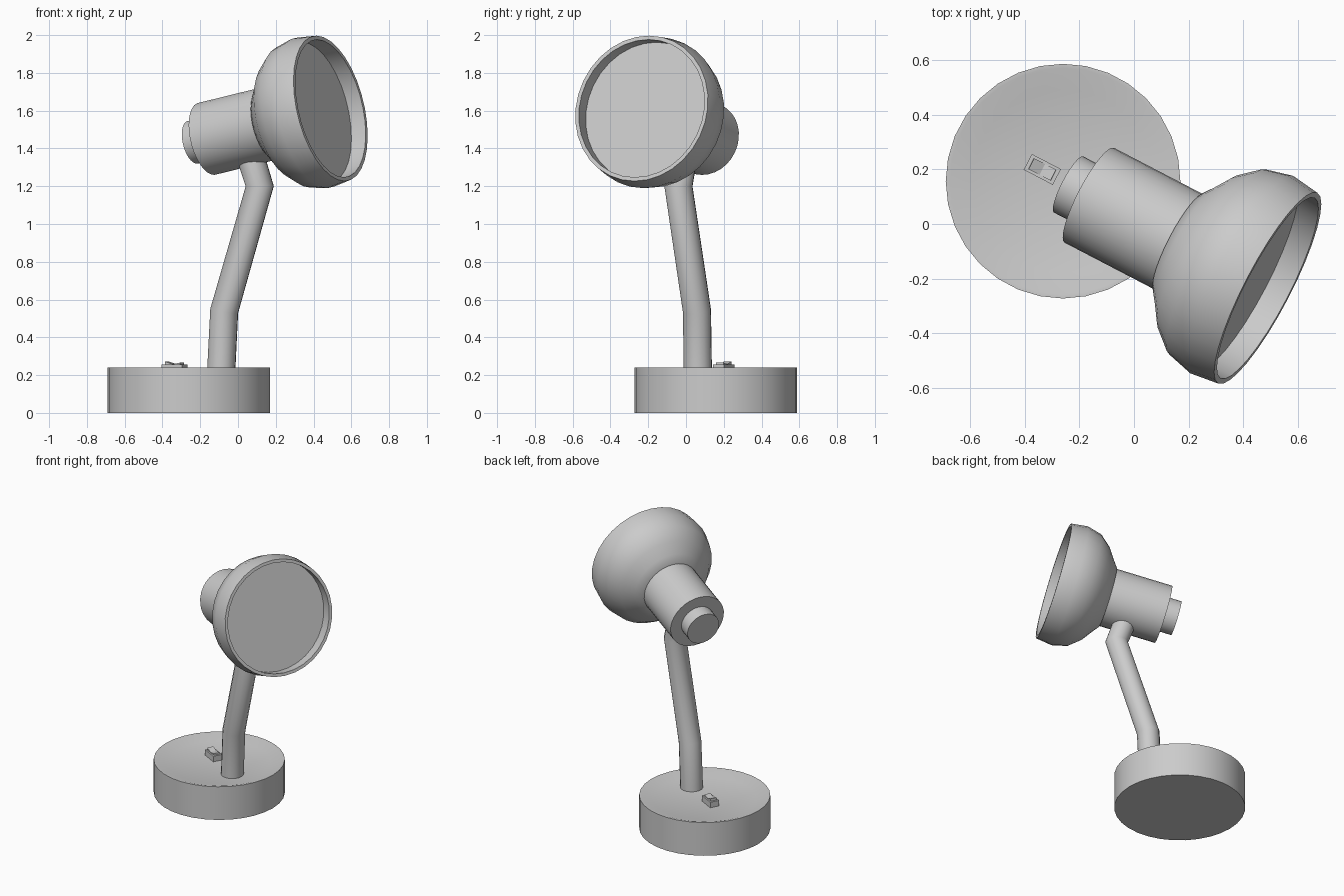
import bpy, bmesh
from math import radians, cos, sin, pi
from mathutils import Vector, Matrix

if "Cube" in bpy.data.objects:
    bpy.data.objects.remove(bpy.data.objects["Cube"])

YAW = radians(-27.5)      # lamp points front-right
TILT = radians(12.3)      # head looks slightly upward
DIR = Vector((cos(YAW), sin(YAW), 0))


def finish(obj, angle=35):
    bpy.ops.object.select_all(action='DESELECT')
    obj.select_set(True)
    bpy.context.view_layer.objects.active = obj
    bpy.ops.object.shade_smooth_by_angle(angle=radians(angle))
    return obj


def make_object(name, bm, matrix, angle=35):
    bmesh.ops.recalc_face_normals(bm, faces=bm.faces)
    mesh = bpy.data.meshes.new(name)
    bm.to_mesh(mesh)
    bm.free()
    obj = bpy.data.objects.new(name, mesh)
    bpy.context.collection.objects.link(obj)
    obj.matrix_world = matrix
    return finish(obj, angle)


def lathe(name, profile, matrix, sides=32, angle=35):
    """Spin (radius, height) points around local z."""
    bm = bmesh.new()
    verts = [bm.verts.new((r, 0, z)) for r, z in profile]
    edges = [bm.edges.new(p) for p in zip(verts, verts[1:])]
    bmesh.ops.spin(bm, geom=verts + edges, cent=(0, 0, 0), axis=(0, 0, 1),
                   angle=2 * pi, steps=sides, use_merge=True)
    bmesh.ops.remove_doubles(bm, verts=bm.verts, dist=1e-5)
    return make_object(name, bm, matrix, angle)


# Base: drum with a shallow dished top
lathe("base", [(0, 0), (0.43, 0), (0.43, 0.24), (0.415, 0.24),
               (0.335, 0.215), (0, 0.215)],
      Matrix.Translation((-0.26, 0.157, 0)), angle=30)

# Arm: bent tube
curve = bpy.data.curves.new("arm_path", 'CURVE')
curve.dimensions = '3D'
curve.bevel_depth = 0.075
curve.bevel_resolution = 6
curve.use_fill_caps = True
path = [(-0.09, 0.063, 0.20), (-0.073, 0.058, 0.54),
        (0.115, -0.04, 1.20), (0.062, -0.013, 1.37)]
spline = curve.splines.new('POLY')
spline.points.add(len(path) - 1)
for p, co in zip(spline.points, path):
    p.co = (*co, 1)
arm = bpy.data.objects.new("arm", curve)
bpy.context.collection.objects.link(arm)
bpy.ops.object.select_all(action='DESELECT')
arm.select_set(True)
bpy.context.view_layer.objects.active = arm
bpy.ops.object.convert(target='MESH')
finish(bpy.context.view_layer.objects.active, 50)

# Head frame: local z runs along the lamp axis, origin at the opening
axis = DIR * cos(TILT) + Vector((0, 0, sin(TILT)))
head = Matrix.Translation((0.49, -0.235, 1.612)) @ \
    axis.to_track_quat('Z', 'Y').to_matrix().to_4x4()

# Shade: rounded bowl with a lip and a recessed front disc
lathe("shade", [(0.18, -0.37), (0.205, -0.37), (0.25, -0.335), (0.32, -0.285),
                (0.383, -0.21), (0.408, -0.11), (0.394, 0), (0.373, 0),
                (0.378, -0.09), (0, -0.09)], head, angle=40)

# Socket housing and rear knob
lathe("socket_housing", [(0, -0.754), (0.196, -0.754), (0.196, -0.34), (0, -0.34)], head)
lathe("rear_knob", [(0, -0.842), (0.116, -0.842), (0.116, -0.74), (0, -0.74)], head)

# Switch: small frame plus a V-topped rocker
spot = Matrix.Translation((-0.336, 0.2, 0.2)) @ Matrix.Rotation(YAW, 4, 'Z')


def extrude_outline(name, outline, depth):
    """Extrude an x-z outline along local y, centred."""
    bm = bmesh.new()
    face = bm.faces.new([bm.verts.new((x, -depth / 2, z)) for x, z in outline])
    new = bmesh.ops.extrude_face_region(bm, geom=[face])
    bmesh.ops.translate(bm, vec=(0, depth, 0),
                        verts=[v for v in new['geom'] if isinstance(v, bmesh.types.BMVert)])
    return make_object(name, bm, spot, 20)


extrude_outline("switch_frame", [(-0.06, 0), (0.06, 0), (0.06, 0.055), (-0.06, 0.055)], 0.065)
extrude_outline("switch_rocker", [(-0.047, 0.04), (0.047, 0.04), (0.045, 0.066),
                                  (0, 0.058), (-0.045, 0.072)], 0.045)
